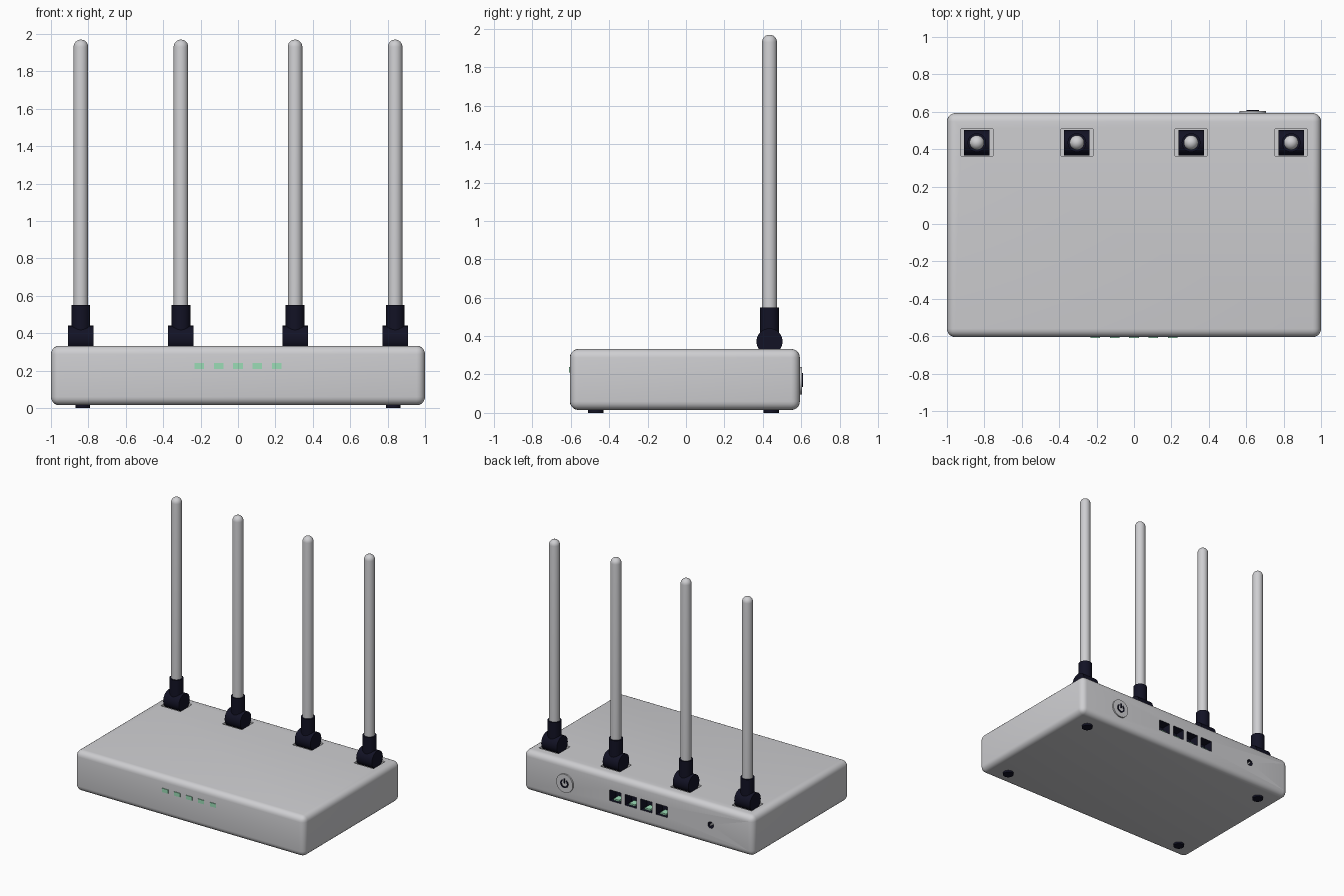
import bpy, bmesh, math
from mathutils import Matrix, Vector

cube = bpy.data.objects.get("Cube")
if cube:
    bpy.data.objects.remove(cube, do_unlink=True)


def material(name, r, g, b):
    m = bpy.data.materials.new(name)
    m.use_nodes = True
    m.diffuse_color = (r, g, b, 1)
    bsdf = m.node_tree.nodes["Principled BSDF"]
    bsdf.inputs["Base Color"].default_value = (r, g, b, 1)
    bsdf.inputs["Roughness"].default_value = 0.6
    return m


GREY = material("light grey plastic", 0.62, 0.62, 0.64)
NAVY = material("dark navy rubber", 0.006, 0.006, 0.018)
GREEN = material("pale green lamp", 0.33, 0.72, 0.47)


def finish(name, bm, mat, smooth=True):
    mesh = bpy.data.meshes.new(name)
    bmesh.ops.recalc_face_normals(bm, faces=bm.faces)
    bm.to_mesh(mesh)
    bm.free()
    mesh.materials.append(mat)
    obj = bpy.data.objects.new(name, mesh)
    bpy.context.collection.objects.link(obj)
    if smooth:
        shade(obj)
    return obj


def activate(obj):
    bpy.ops.object.select_all(action='DESELECT')
    obj.select_set(True)
    bpy.context.view_layer.objects.active = obj


def shade(obj):
    activate(obj)
    bpy.ops.object.shade_smooth_by_angle(angle=math.radians(35))


def box(name, center, size, mat, bevel=0.0, segments=3):
    bm = bmesh.new()
    bmesh.ops.create_cube(bm, size=1, matrix=Matrix.Translation(center) @ Matrix.Diagonal((*size, 1)))
    if bevel:
        bmesh.ops.bevel(bm, geom=bm.edges[:], offset=bevel, segments=segments,
                        profile=0.5, affect='EDGES')
    return finish(name, bm, mat, bool(bevel))


def cylinder(name, center, radius, length, mat, axis='Z', sides=32):
    turn = {'X': Matrix.Rotation(math.pi / 2, 4, 'Y'),
            'Y': Matrix.Rotation(math.pi / 2, 4, 'X'), 'Z': Matrix()}[axis]
    bm = bmesh.new()
    bmesh.ops.create_cone(bm, cap_ends=True, segments=sides, radius1=radius, radius2=radius,
                          depth=length, matrix=Matrix.Translation(center) @ turn)
    return finish(name, bm, mat)


def rod(name, x, y, bottom, top, radius, sides=32):
    """Round rod with a domed tip, spun from a half profile."""
    bm = bmesh.new()
    points = [(0, bottom), (radius, bottom)]
    for i in range(7):
        a = i * math.pi / 12
        points.append((radius * math.cos(a), top - radius + radius * math.sin(a)))
    verts = [bm.verts.new((x + r, y, z)) for r, z in points]
    edges = [bm.edges.new(pair) for pair in zip(verts, verts[1:])]
    bmesh.ops.spin(bm, geom=verts + edges, cent=(x, y, 0), axis=(0, 0, 1),
                   angle=2 * math.pi, steps=sides)
    bmesh.ops.remove_doubles(bm, verts=bm.verts[:], dist=0.0005)
    return finish(name, bm, GREY)


def cut(target, cutter):
    activate(target)
    mod = target.modifiers.new("cut", 'BOOLEAN')
    mod.operation = 'DIFFERENCE'
    mod.solver = 'EXACT'
    mod.material_mode = 'TRANSFER'
    mod.object = cutter
    bpy.ops.object.modifier_apply(modifier=mod.name)
    bpy.data.objects.remove(cutter, do_unlink=True)


FRONT, BACK, TOP, BASE = -0.605, 0.593, 0.333, 0.015
ANTENNA_X = (-0.84, -0.305, 0.305, 0.84)
ANTENNA_Y = 0.435
PORT_X = (-0.205, -0.07, 0.065, 0.2)
PORT_Z = 0.175

# Housing with pits for the antenna hinges, ports and power jack
body = box("housing", (0, (FRONT + BACK) / 2, (TOP + BASE) / 2),
           (2, BACK - FRONT, TOP - BASE), GREY, 0.045, 5)
for x in ANTENNA_X:
    cut(body, box("hinge_pit", (x, ANTENNA_Y, TOP), (0.17, 0.145, 0.06), GREY))
for x in PORT_X:
    cut(body, box("port_pit", (x, BACK, PORT_Z), (0.1, 0.16, 0.085), NAVY))
cut(body, cylinder("jack_pit", (-0.63, BACK, PORT_Z), 0.025, 0.12, NAVY, 'Y'))
shade(body)

# Antennas: hinge barrel, collar and rod
for x in ANTENNA_X:
    cylinder("antenna_hinge", (x, ANTENNA_Y, 0.372), 0.068, 0.136, NAVY, 'X')
    cylinder("antenna_collar", (x, ANTENNA_Y, 0.465), 0.05, 0.17, NAVY)
    rod("antenna_rod", x, ANTENNA_Y, 0.5, 1.97, 0.039)

# Status lamps on the front
for i in range(-2, 3):
    box("status_lamp", (i * 0.104, FRONT, 0.225), (0.051, 0.01, 0.03), GREEN)

# Contact block and pin inside each port and jack
for x in PORT_X:
    box("port_contacts", (x, BACK - 0.045, PORT_Z - 0.032), (0.05, 0.06, 0.012), GREEN)
cylinder("jack_pin", (-0.63, BACK - 0.03, PORT_Z), 0.008, 0.06, GREY, 'Y', 16)

# Power button with its raised symbol: an open ring and a bar
BUTTON = Vector((0.635, BACK, 0.168))
cylinder("power_button", BUTTON, 0.072, 0.022, GREY, 'Y', 48)
bm = bmesh.new()
rings = []
for i in range(25):
    a = math.radians(125 + i * 290 / 24)
    d = Vector((math.cos(a), 0, math.sin(a)))
    rings.append([bm.verts.new(BUTTON + d * r + Vector((0, y, 0)))
                  for r, y in ((0.024, 0.009), (0.034, 0.009), (0.034, 0.016), (0.024, 0.016))])
for a, b in zip(rings, rings[1:]):
    for k in range(4):
        n = (k + 1) % 4
        bm.faces.new((a[k], a[n], b[n], b[k]))
bm.faces.new(rings[0])
bm.faces.new(rings[-1])
finish("power_symbol_ring", bm, NAVY)
box("power_symbol_bar", BUTTON + Vector((0, 0.0125, 0.022)), (0.01, 0.007, 0.036), NAVY)

# Rubber feet
for x in (-0.83, 0.83):
    for y in (-0.47, 0.445):
        cylinder("foot", (x, y, 0.01), 0.04, 0.02, NAVY)
